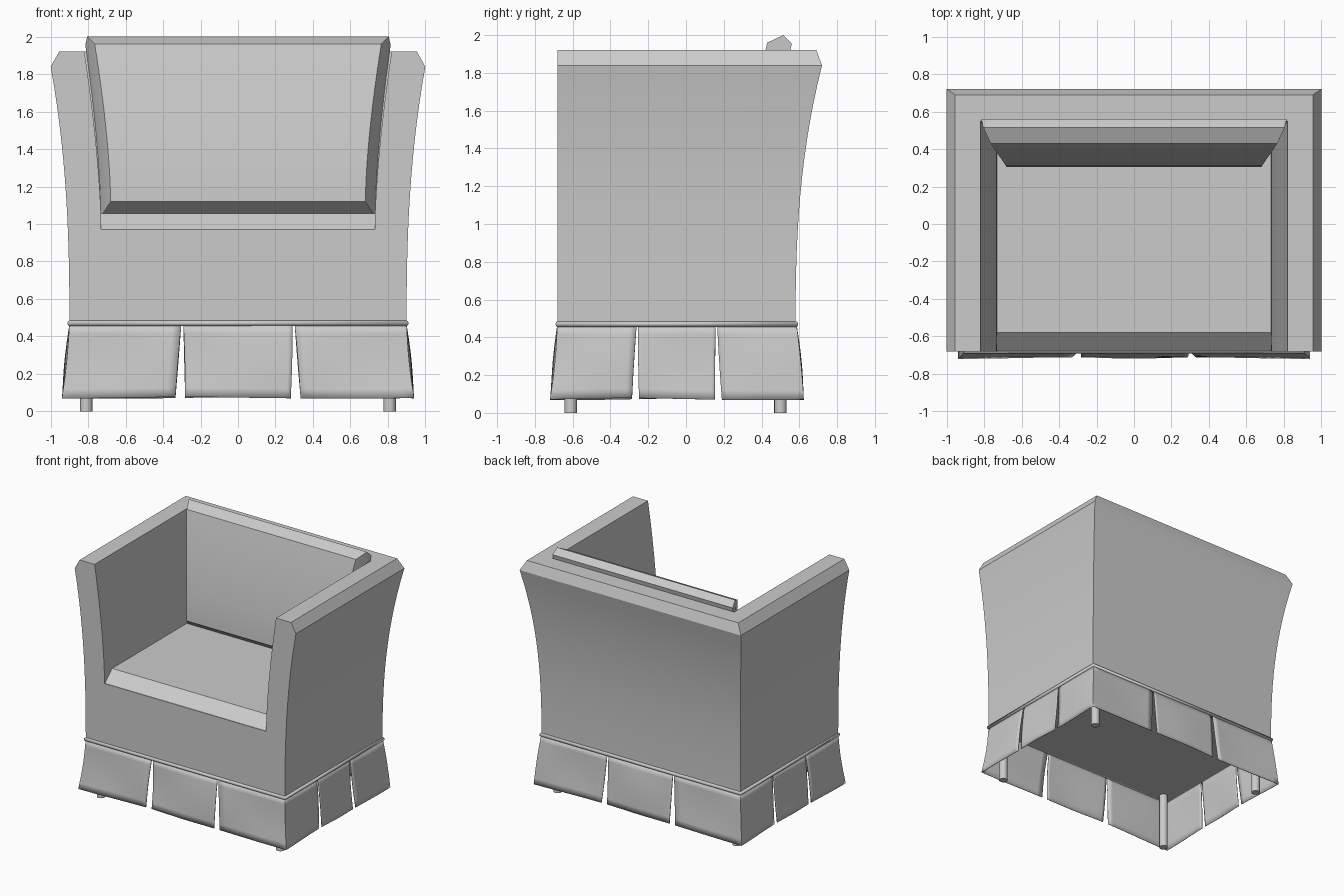
import bpy, bmesh, math

cube = bpy.data.objects.get("Cube")
if cube:
    bpy.data.objects.remove(cube, do_unlink=True)

fabric = bpy.data.materials.new("light_grey_fabric")
fabric.use_nodes = True
GREY = (0.6, 0.6, 0.6, 1)
fabric.diffuse_color = GREY
fabric.node_tree.nodes["Principled BSDF"].inputs["Base Color"].default_value = GREY


def mix(a, b, t):
    return a + (b - a) * t


def smooth(obj):
    bpy.ops.object.select_all(action='DESELECT')
    obj.select_set(True)
    bpy.context.view_layer.objects.active = obj
    bpy.ops.object.shade_smooth_by_angle(angle=math.radians(25))


def finish(name, bm, recalc=True):
    if recalc:
        bmesh.ops.recalc_face_normals(bm, faces=bm.faces)
    mesh = bpy.data.meshes.new(name)
    bm.to_mesh(mesh)
    bm.free()
    mesh.materials.append(fabric)
    obj = bpy.data.objects.new(name, mesh)
    bpy.context.collection.objects.link(obj)
    smooth(obj)
    return obj


def grid(bm, rows, closed=False):
    """Skin rows of points with quads and return the vertices."""
    verts = [[bm.verts.new(p) for p in row] for row in rows]
    for a, b in zip(verts, verts[1:]):
        n = len(a)
        for i in range(n if closed else n - 1):
            j = (i + 1) % n
            bm.faces.new((a[i], b[i], b[j], a[j]))
    return verts


# Flared tub body: arms, back, front panel, deck and underside in one shell
FRONT = -0.68
STEPS = 14
profile = []
for i in range(STEPS + 1):
    t = i / STEPS
    profile.append((0.9 + 0.1 * t ** 2.5, 0.58 + 0.14 * t ** 2.5, mix(0.46, 1.84, t)))
profile.append((0.955, 0.69, 1.92))
for i in range(STEPS, -1, -1):
    t = i / STEPS
    profile.append((0.73 + 0.09 * t ** 1.6, 0.42 + 0.13 * t ** 1.6, mix(0.97, 1.92, t)))
bm = bmesh.new()
rows = [[(-x, FRONT, z), (-x, y, z), (x, y, z), (x, FRONT, z)] for x, y, z in profile]
v = grid(bm, rows)
bm.faces.new(v[0])
bm.faces.new(v[-1])
bm.faces.new([r[0] for r in v] + [r[3] for r in reversed(v)])
finish("chair_body", bm)

# Seat cushion with a sloping front edge
bm = bmesh.new()
side = [(FRONT, 0.965), (-0.58, 1.055), (0.43, 1.055), (0.43, 0.965)]
v = grid(bm, [[(x, y, z) for y, z in side] for x in (-0.732, 0.732)], closed=True)
for end in v:
    bm.faces.new(end)
finish("seat_cushion", bm)

# Back cushion: leaning front face, chamfered border, rear edge sunk in the back
bm = bmesh.new()
rows = []
for i in range(STEPS + 1):
    t = i / STEPS
    c = t ** 1.6
    face_w, face_y, face_z = 0.68 + 0.085 * c, 0.305 + 0.125 * c, mix(1.12, 1.96, t)
    rim_w, rim_y, rim_z = 0.725 + 0.08 * c, 0.39 + 0.125 * c, mix(1.05, 2.0, t)
    rear_w, rear_y, rear_z = rim_w + 0.01, rim_y + 0.045, mix(1.05, 1.955, t)
    half = [(rear_w, rear_y, rear_z), (rim_w, rim_y, rim_z), (face_w, face_y, face_z)]
    rows.append([(-x, y, z) for x, y, z in half] + half[::-1])
v = grid(bm, rows, closed=True)
for end in (v[0], v[-1]):
    bm.faces.new((end[0], end[1], end[4], end[5]))
    bm.faces.new((end[1], end[2], end[3], end[4]))
finish("back_cushion", bm)

# Piping around the base of the body
curve = bpy.data.curves.new("base_piping", 'CURVE')
curve.dimensions = '3D'
curve.bevel_depth = 0.015
curve.bevel_resolution = 2
line = curve.splines.new('POLY')
line.points.add(3)
for p, (x, y) in zip(line.points, [(-0.9, FRONT), (0.9, FRONT), (0.9, 0.583), (-0.9, 0.583)]):
    p.co = (x, y, 0.47, 1)
line.use_cyclic_u = True
curve.materials.append(fabric)
bpy.context.collection.objects.link(bpy.data.objects.new("base_piping", curve))


def perimeter(s):
    """Point on a square of half-size one, two units of s for each side."""
    s %= 8
    a = s % 2 - 1
    return [(a, -1), (1, a), (-a, 1), (-1, -a)][int(s // 2)]


# Skirt: flared, gently rippled cloth panels separated by slits
def skirt_panel(name, centre, half, ripple):
    bm = bmesh.new()
    rows = []
    for r in range(9):
        t = r / 8
        reach = half - 0.006 - 0.022 * t
        row = []
        for c in range(25):
            k = c / 12 - 1
            s = centre + reach * k
            u, w = perimeter(s)
            wave = 0.008 * math.sin(math.pi * t) * math.cos(5 * s) + ripple * t * math.cos(math.pi * k)
            z = mix(0.465, 0.073 + 0.005 * math.sin(3 * s), t)
            row.append((u * (0.9 + 0.036 * t + wave), w * (0.634 + 0.034 * t + wave) - 0.048, z))
        rows.append(row)
    grid(bm, rows)
    obj = finish(name, bm, recalc=False)
    cloth = obj.modifiers.new("cloth_thickness", 'SOLIDIFY')
    cloth.thickness = 0.005
    cloth.offset = -1


for i, label in enumerate(("front", "left", "back", "right")):
    skirt_panel(label + "_skirt_panel", 2 * i + 1, 0.33, 0.003)
    skirt_panel(label + "_skirt_corner", 2 * i + 2, 0.67, 0.004)

# Four round legs
for y, end in ((-0.61, "front"), (0.5, "back")):
    for x, hand in ((0.81, "left"), (-0.81, "right")):
        bm = bmesh.new()
        bmesh.ops.create_cone(bm, cap_ends=True, segments=16, radius1=0.033, radius2=0.033, depth=0.47)
        bmesh.ops.translate(bm, vec=(x, y, 0.235), verts=bm.verts)
        finish(f"{end}_{hand}_leg", bm)
